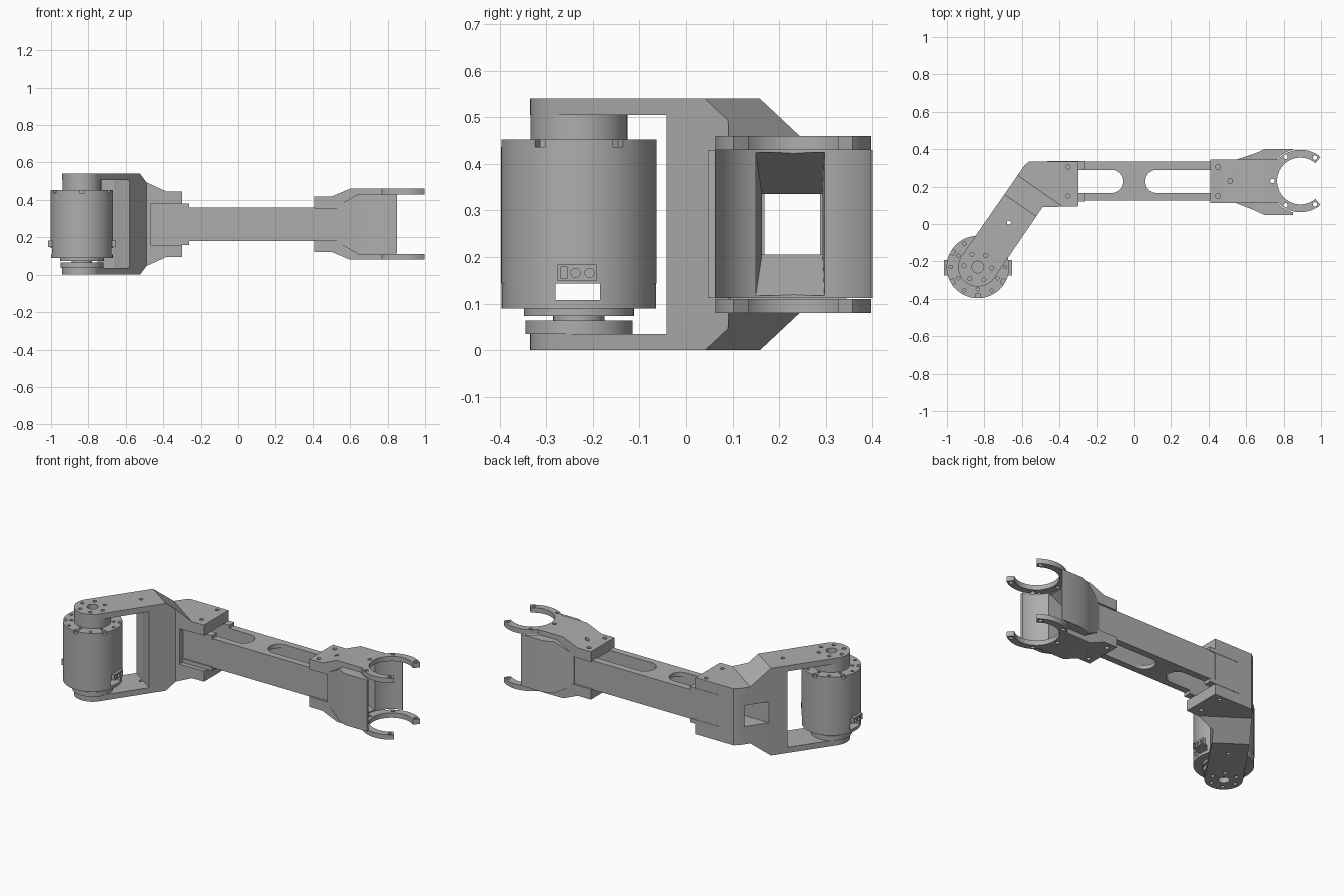
import bpy, bmesh, math
from mathutils import Vector

cube = bpy.data.objects.get("Cube")
if cube:
    bpy.data.objects.remove(cube)

grey = bpy.data.materials.new("machined_grey")
grey.use_nodes = True
COLOR = (0.42, 0.42, 0.42, 1)
grey.diffuse_color = COLOR
grey.node_tree.nodes["Principled BSDF"].inputs["Base Color"].default_value = COLOR

MID = 0.27                      # height of the symmetry plane
MOTOR = Vector((-0.835, -0.23))
DIR = Vector((0.57, 0.82)).normalized()   # direction of the swung arm
SIDE = Vector((-DIR.y, DIR.x))
FORK = Vector((0.89, 0.23))


def finish(name, bm):
    bmesh.ops.recalc_face_normals(bm, faces=bm.faces)
    mesh = bpy.data.meshes.new(name)
    bm.to_mesh(mesh)
    bm.free()
    ob = bpy.data.objects.new(name, mesh)
    ob.data.materials.append(grey)
    bpy.context.collection.objects.link(ob)
    return ob


def add_prism(bm, pts, a, b, axis="z"):
    put = {"z": lambda p, t: (p[0], p[1], t),
           "y": lambda p, t: (p[0], t, p[1]),
           "x": lambda p, t: (t, p[0], p[1])}[axis]
    low = [bm.verts.new(put(p, a)) for p in pts]
    top = [bm.verts.new(put(p, b)) for p in pts]
    bm.faces.new(low)
    bm.faces.new(top)
    for i in range(len(pts)):
        j = (i + 1) % len(pts)
        bm.faces.new((low[i], low[j], top[j], top[i]))


def prism(name, pts, a, b, axis="z"):
    bm = bmesh.new()
    add_prism(bm, pts, a, b, axis)
    return finish(name, bm)


def rect(x0, x1, y0, y1):
    return [(x0, y0), (x1, y0), (x1, y1), (x0, y1)]


def box(name, x0, x1, y0, y1, z0, z1):
    return prism(name, rect(x0, x1, y0, y1), z0, z1)


def arc(c, r, a0, a1, n):
    return [(c[0] + r * math.cos(math.radians(a0 + (a1 - a0) * i / n)),
             c[1] + r * math.sin(math.radians(a0 + (a1 - a0) * i / n))) for i in range(n + 1)]


def circle(c, r, n=64):
    return arc(c, r, 0, 360, n)[:-1]


def disc(name, c, r, z0, z1, axis="z"):
    return prism(name, circle(c, r), z0, z1, axis)


def holes(spots, r, *spans):
    bm = bmesh.new()
    for c in spots:
        for a, b in spans:
            add_prism(bm, circle(c, r, 16), a, b)
    return finish("hole_cutter", bm)


def loft(name, sections):
    # rectangular sections (x, y0, y1, z0, z1) joined along x
    bm = bmesh.new()
    rings = [[bm.verts.new((x, y, z)) for y, z in rect(y0, y1, z0, z1)]
             for x, y0, y1, z0, z1 in sections]
    bm.faces.new(rings[0])
    bm.faces.new(rings[-1])
    for p, q in zip(rings, rings[1:]):
        for i in range(4):
            j = (i + 1) % 4
            bm.faces.new((p[i], p[j], q[j], q[i]))
    return finish(name, bm)


def cut(ob, *cutters):
    bpy.context.view_layer.objects.active = ob
    for c in cutters:
        c.hide_render = True
        m = ob.modifiers.new("cut", "BOOLEAN")
        m.operation, m.solver, m.object = "DIFFERENCE", "EXACT", c
        bpy.ops.object.modifier_apply(modifier=m.name)
        bpy.data.objects.remove(c)


def local(u, v):
    p = MOTOR + DIR * u + SIDE * v
    return (p.x, p.y)


# --- square tube with lightening slots
tube = box("link_tube", -0.47, 0.56, 0.125, 0.333, 0.18, 0.36)
slot_a = rect(-0.42, -0.12, 0.166, 0.29)[:1] + arc((-0.12, 0.228), 0.062, -90, 90, 20) + [(-0.42, 0.29)]
slot_b = [(0.5, 0.29)] + arc((0.12, 0.228), 0.062, 90, 270, 20) + [(0.5, 0.166)]
cut(tube, box("bore", -0.6, 0.7, 0.163, 0.293, 0.205, 0.335),
    prism("slot", slot_a, 0, 0.6), prism("slot", slot_b, 0, 0.6))

# --- swung C-shaped bracket
tip = math.degrees(math.atan2(SIDE.y, SIDE.x))
outline = arc(MOTOR, 0.105, tip, tip + 180, 32)
outline += [(-0.49, 0.09), (-0.3, 0.095), (-0.3, 0.335), (-0.56, 0.335), (-0.585, 0.315)]
bm = bmesh.new()
add_prism(bm, outline, 0, 0.54)
for s in (1, -1):
    fold = Vector((*local(0.40, 0), MID + s * 0.27))
    r = bmesh.ops.bisect_plane(bm, geom=bm.verts[:] + bm.edges[:] + bm.faces[:], plane_co=fold,
                               plane_no=Vector((0.77 * DIR.x, 0.77 * DIR.y, s)), clear_outer=True)
    bmesh.ops.holes_fill(bm, edges=[e for e in r["geom_cut"] if isinstance(e, bmesh.types.BMEdge)])
arm = finish("swing_bracket", bm)
pad = [local(0.5, 0.105), (-0.49, 0.09), (-0.3, 0.095), (-0.3, 0.335), (-0.56, 0.335), (-0.585, 0.315)]
clamp = prism("bracket_clamp", pad, 0.095, 0.445)
gap = [local(-0.2, -0.2), local(0.30, -0.2), local(0.30, 0.2), local(-0.2, 0.2)]
cut(arm, prism("gap", gap, 0.035, 0.505))
for ob in (arm, clamp):
    cut(ob, box("throat", -0.465, -0.2, 0, 0.295, 0.16, 0.38),
        box("window", -0.95, -0.4, 0.168, 0.288, 0.205, 0.335))
screws = [local(0.075 * math.cos(a), 0.075 * math.sin(a)) for a in (math.pi / 3 * k for k in range(6))]
cut(arm, holes([MOTOR], 0.032, (-0.1, 0.1), (0.45, 0.6)),
    holes(screws + [local(0.29, 0)], 0.011, (-0.1, 0.1), (0.45, 0.6)))
cut(clamp, holes([(-0.355, 0.305), (-0.355, 0.15)], 0.012, (0, 0.13), (0.41, 0.6)))
for n, y0, y1 in (("front", 0.12, 0.166), ("back", 0.29, 0.337)):
    for z0, z1 in ((0.16, 0.185), (0.355, 0.38)):
        box(n + "_clamp_rail", -0.465, -0.262, y0, y1, z0, z1)

# --- motor: can, base ring, hubs
can = disc("motor_can", MOTOR, 0.167, 0.143, 0.452)
bm = bmesh.new()
for k in range(6):
    a = math.radians(30 + 60 * k)
    d, n = Vector((math.cos(a), math.sin(a))), Vector((-math.sin(a), math.cos(a)))
    add_prism(bm, [MOTOR + d * u + n * v for u, v in rect(0.145, 0.2, -0.013, 0.013)], 0.436, 0.5)
cut(can, finish("notches", bm))
rim = [arc(MOTOR, 0.145, 60 * k, 60 * k, 1)[0] for k in range(6)]
face = [arc(MOTOR, 0.12, 30 + 60 * k, 30 + 60 * k, 1)[0] for k in range(6)]
cut(can, holes(rim + face, 0.009, (0.43, 0.5)))
base = disc("motor_base", MOTOR, 0.166, 0.09, 0.143)
cut(base, box("cable_slot", -1.1, -0.5, -0.28, -0.185, 0.108, 0.2))
for name, r, z0, z1 in (("top_hub", 0.104, 0.45, 0.506), ("lower_flange", 0.118, 0.073, 0.091),
                        ("output_neck", 0.055, 0.06, 0.075), ("output_disc", 0.115, 0.035, 0.064)):
    disc(name, MOTOR, r, z0, z1)

# --- cable sockets on both sides of the motor
for s in (1, -1):
    x = MOTOR.x + s * 0.162
    socket = box("cable_socket", x - 0.02, x + 0.02, -0.276, -0.192, 0.149, 0.184)
    for y in (-0.237, -0.207):
        ends = sorted((x + s * 0.01, x + s * 0.03))
        cut(socket, prism("pin", circle((y, 0.166), 0.01, 16), *ends, "x"))
    cut(socket, box("port", *sorted((x + s * 0.01, x + s * 0.03)), -0.269, -0.255, 0.154, 0.179))

# --- fork body flaring out from the tube
body = loft("fork_body", [(0.53, 0.118, 0.338, 0.175, 0.365), (0.64, 0.075, 0.375, 0.112, 0.43),
                          (0.70, 0.047, 0.4, 0.112, 0.43), (0.85, 0.047, 0.4, 0.112, 0.43)])
cut(body, disc("cradle", FORK, 0.172, 0, 0.6),
    loft("funnel", [(0.5, 0.163, 0.293, 0.205, 0.335), (0.58, 0.163, 0.293, 0.205, 0.335),
                    (0.72, 0.15, 0.297, 0.118, 0.424), (0.9, 0.15, 0.297, 0.118, 0.424)]))

# --- mirrored fork plates: stepped saddle and open claw
saddle = [(0.41, 0.355), (0.41, 0.418), (0.5, 0.418), (0.6, 0.46),
          (0.75, 0.46), (0.75, 0.43), (0.64, 0.43), (0.54, 0.355)]
claw = arc(FORK, 0.167, 50, 136, 24) + [(0.70, 0.345), (0.70, 0.115)]
claw += arc(FORK, 0.167, 224, 310, 24) + arc(FORK, 0.125, 310, 50, 48)
for name, s in (("upper", 1), ("lower", -1)):
    def flip(z):
        return MID + s * (z - MID)
    plate = prism(name + "_saddle", [(x, flip(z)) for x, z in saddle], 0.113, 0.345, "y")
    ring = prism(name + "_claw", claw, *sorted((flip(0.43), flip(0.46))))
    span = tuple(sorted((flip(0.39), flip(0.5))))
    cut(plate, holes([(0.45, 0.305), (0.45, 0.15), (0.515, 0.23), (0.74, 0.23)], 0.013, span))
    cut(ring, holes([(0.81, 0.36), (0.81, 0.1), (0.968, 0.355), (0.968, 0.105), (0.74, 0.23)], 0.012, span))

# --- smooth round walls, keep hard edges
for ob in bpy.context.scene.objects:
    ob.select_set(ob.type == "MESH")
bpy.context.view_layer.objects.active = tube
bpy.ops.object.shade_smooth_by_angle(angle=math.radians(30))
